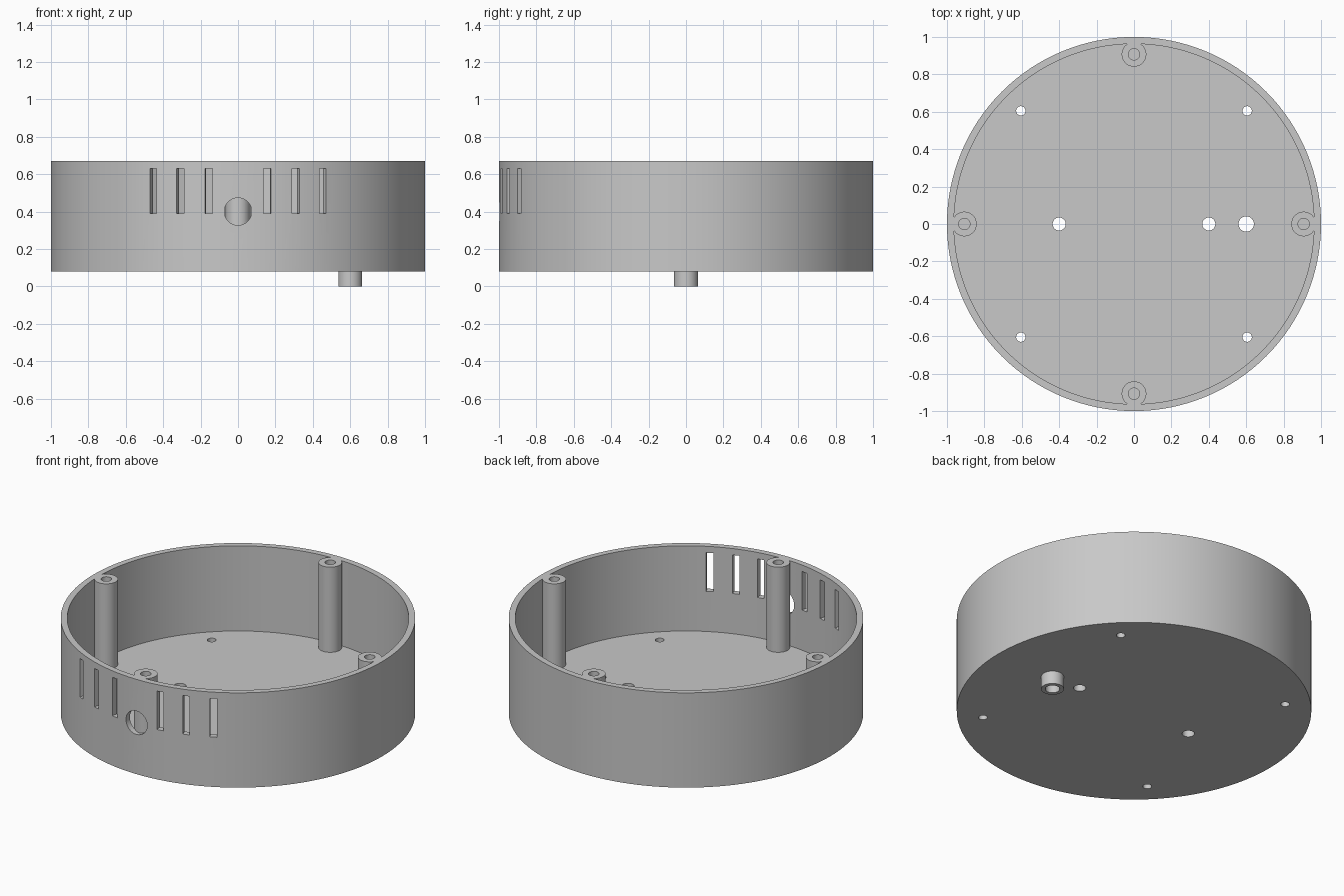
import bpy
import bmesh
import math
from mathutils import Matrix, Vector

cube = bpy.data.objects.get("Cube")
if cube:
    bpy.data.objects.remove(cube, do_unlink=True)

BASE, FLOOR, TOP = 0.08, 0.14, 0.67
R_OUT, R_IN = 1.0, 0.963
POST_AT, POST_R = 0.907, 0.066

grey = bpy.data.materials.new("plain_grey")
grey.use_nodes = True
colour = (0.58, 0.58, 0.58, 1)
grey.diffuse_color = colour
grey.node_tree.nodes["Principled BSDF"].inputs["Base Color"].default_value = colour


def make_object(name, bm):
    bmesh.ops.recalc_face_normals(bm, faces=bm.faces)
    mesh = bpy.data.meshes.new(name)
    bm.to_mesh(mesh)
    bm.free()
    mesh.materials.append(grey)
    obj = bpy.data.objects.new(name, mesh)
    bpy.context.collection.objects.link(obj)
    return obj


def add_cylinder(bm, x, y, z0, z1, radius, segments=40):
    bmesh.ops.create_cone(bm, cap_ends=True, segments=segments,
                          radius1=radius, radius2=radius, depth=z1 - z0,
                          matrix=Matrix.Translation((x, y, (z0 + z1) / 2)))


def combine(target, tool, operation):
    """Apply a boolean and remove the tool object."""
    tool.hide_render = True
    mod = target.modifiers.new(operation.title(), 'BOOLEAN')
    mod.operation = operation
    mod.solver = 'EXACT'
    mod.object = tool
    bpy.ops.object.select_all(action='DESELECT')
    target.select_set(True)
    bpy.context.view_layer.objects.active = target
    bpy.ops.object.modifier_apply(modifier=mod.name)
    bpy.data.objects.remove(tool, do_unlink=True)


# Open round tub, lathed from its wall profile
bm = bmesh.new()
n = 128
profile = [(R_OUT, BASE), (R_OUT, TOP), (R_IN, TOP), (R_IN, FLOOR)]
rings = []
for r, z in profile:
    rings.append([bm.verts.new((r * math.cos(math.tau * i / n),
                                r * math.sin(math.tau * i / n), z))
                  for i in range(n)])
for lower, upper in zip(rings, rings[1:]):
    for i in range(n):
        j = (i + 1) % n
        bm.faces.new((lower[i], lower[j], upper[j], upper[i]))
bm.faces.new(rings[0])
bm.faces.new(rings[-1])
housing = make_object("round_housing", bm)

# Vent slots fanned around the front, and the cable hole between them
bm = bmesh.new()
for side in (-1, 1):
    for step in (1, 2, 3):
        turn = Matrix.Rotation(math.radians(9 * step * side), 4, 'Z')
        size = Matrix.Diagonal((0.04, 0.16, 0.24, 1))
        place = Matrix.Translation(Vector((0, -0.98, 0.51)))
        bmesh.ops.create_cube(bm, size=1, matrix=turn @ place @ size)
bmesh.ops.create_cone(bm, cap_ends=True, segments=48, radius1=0.073,
                      radius2=0.073, depth=0.2,
                      matrix=Matrix.Translation((0, -0.98, 0.4))
                      @ Matrix.Rotation(math.pi / 2, 4, 'X'))
combine(housing, make_object("wall_cutter", bm), 'DIFFERENCE')

# Four screw posts and the hollow spout under the floor
quarter = [(POST_AT, 0), (0, POST_AT), (-POST_AT, 0), (0, -POST_AT)]
bm = bmesh.new()
for x, y in quarter:
    add_cylinder(bm, x, y, FLOOR - 0.03, TOP, POST_R)
add_cylinder(bm, 0.6, 0, 0, FLOOR - 0.03, 0.064)
combine(housing, make_object("posts_and_spout", bm), 'UNION')

# Post bores, floor holes and spout bore
bm = bmesh.new()
for x, y in quarter:
    add_cylinder(bm, x, y, FLOOR, TOP + 0.1, 0.03, 32)
for x in (-0.605, 0.605):
    for y in (-0.605, 0.605):
        add_cylinder(bm, x, y, -0.1, 0.3, 0.025, 32)
for x, radius in ((-0.4, 0.035), (0.4, 0.035), (0.6, 0.041)):
    add_cylinder(bm, x, 0, -0.1, 0.3, radius, 32)
combine(housing, make_object("bore_cutter", bm), 'DIFFERENCE')

bpy.ops.object.select_all(action='DESELECT')
housing.select_set(True)
bpy.context.view_layer.objects.active = housing
bpy.ops.object.shade_smooth_by_angle(angle=math.radians(30))
